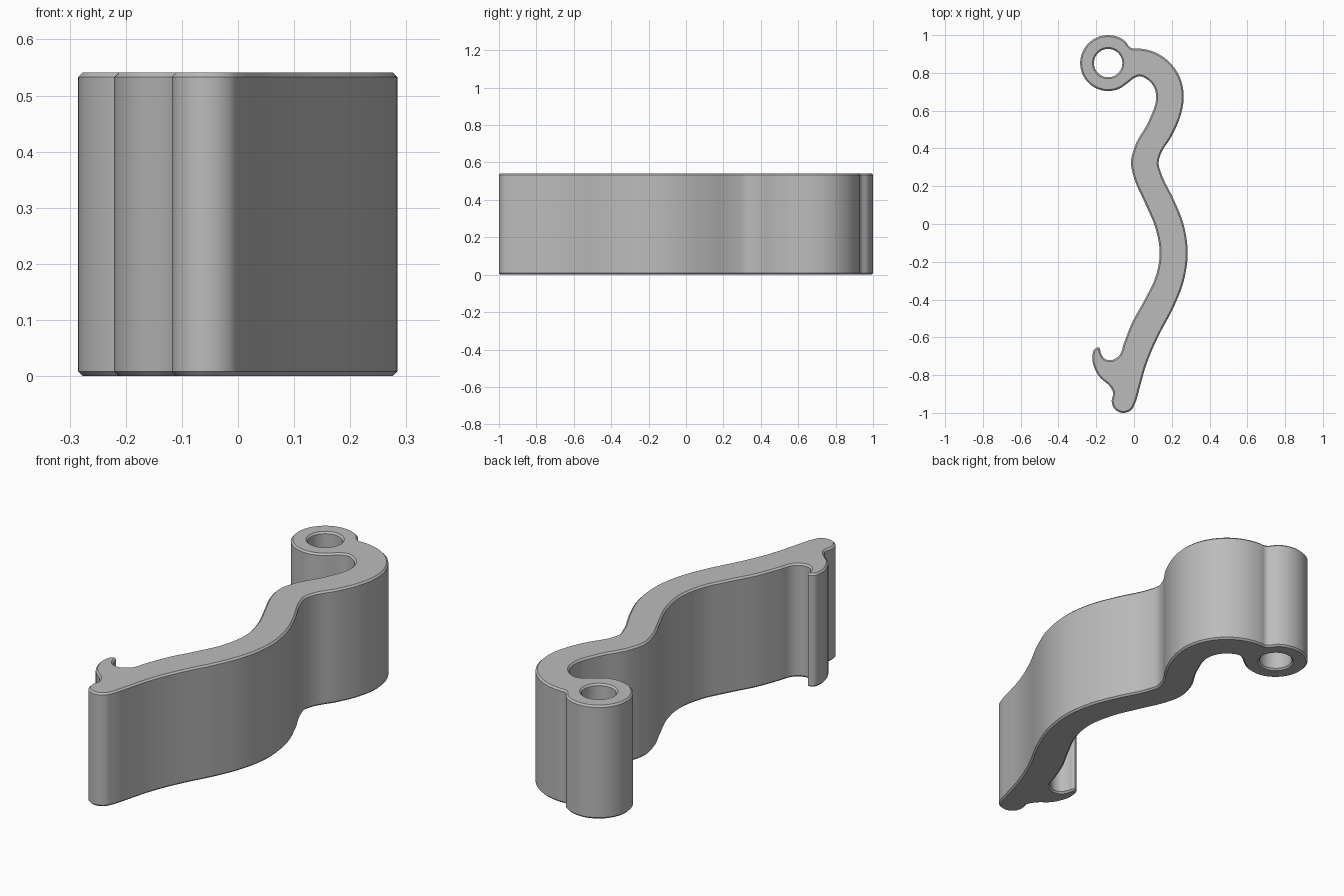
import bpy
import bmesh
from math import cos, sin, radians
from mathutils import Vector
from mathutils.geometry import interpolate_bezier

HEIGHT, CHAMFER = 0.541, 0.008
EYE, BEND = (-0.137, 0.852), (0.01, 0.677)

if "Cube" in bpy.data.objects:
    bpy.data.objects.remove(bpy.data.objects["Cube"])


def arc(centre, radius, start, end, steps):
    angles = [radians(start + (end - start) * i / steps) for i in range(steps + 1)]
    return [(centre[0] + radius * cos(a), centre[1] + radius * sin(a)) for a in angles]


def smooth_loop(points, steps=6):
    """Closed smooth curve through the points."""
    pts = [Vector(p) for p in points]
    n = len(pts)
    tangents = []
    for i in range(n):
        before, after = pts[i] - pts[i - 1], pts[(i + 1) % n] - pts[i]
        tangents.append((before.normalized() * after.length
                         + after.normalized() * before.length).normalized())
    loop = []
    for i in range(n):
        a, b = pts[i], pts[(i + 1) % n]
        reach = (b - a).length / 3
        loop += interpolate_bezier(a, a + tangents[i] * reach,
                                   b - tangents[(i + 1) % n] * reach, b, steps + 1)[:-1]
    return [Vector((p[0], p[1])) for p in loop]


def inset(loop, amount):
    """Shift a clockwise loop inward (or a counter-clockwise one outward)."""
    result = []
    for i, p in enumerate(loop):
        t = (loop[(i + 1) % len(loop)] - loop[i - 1]).normalized()
        result.append(p + Vector((t.y, -t.x)) * amount)
    return result


# Outline, clockwise: bend, outer side, foot, catch, inner side, eye
outer_side = [(0.244, 0.566), (0.2, 0.466), (0.141, 0.368), (0.13, 0.323),
              (0.143, 0.272), (0.212, 0.127), (0.262, 0), (0.284, -0.16),
              (0.262, -0.307), (0.203, -0.455), (0.138, -0.577), (0.088, -0.685),
              (0.058, -0.767), (0.032, -0.86)]
foot = arc((-0.056, -0.938), 0.062, -14, -180, 6)
catch = [(-0.111, -0.89), (-0.122, -0.868), (-0.188, -0.803), (-0.2, -0.783),
         (-0.22, -0.7), (-0.209, -0.663), (-0.187, -0.653), (-0.176, -0.682),
         (-0.157, -0.712), (-0.122, -0.721), (-0.08, -0.698)]
inner_side = [(-0.053, -0.63), (-0.014, -0.53), (0.058, -0.397), (0.113, -0.283),
              (0.136, -0.16), (0.113, -0.02), (0.058, 0.111), (0, 0.245),
              (-0.016, 0.325), (0.005, 0.413), (0.08, 0.55)]
outline = smooth_loop(arc(BEND, 0.253, 88, 0, 5) + outer_side + foot + catch + inner_side
                      + arc(BEND, 0.107, 0, 80, 4) + [(0, 0.772)]
                      + arc(EYE, 0.148, -45, -328, 12))
hole = smooth_loop(arc(EYE, 0.075, 0, 330, 11))

# Chamfered walls for the outline and the eye hole, then the two flat ends
bm = bmesh.new()
cap_edges = {0: [], 3: []}
for loop in (outline, hole):
    narrow = inset(loop, CHAMFER)
    layers = [(narrow, 0), (loop, CHAMFER), (loop, HEIGHT - CHAMFER), (narrow, HEIGHT)]
    rings = [[bm.verts.new((p.x, p.y, z)) for p in pts] for pts, z in layers]
    n = len(loop)
    for low, high in zip(rings, rings[1:]):
        for i in range(n):
            j = (i + 1) % n
            bm.faces.new((low[i], low[j], high[j], high[i]))
    for level in cap_edges:
        ring = rings[level]
        cap_edges[level] += [bm.edges.get((ring[i], ring[(i + 1) % n])) for i in range(n)]
for level, edges in cap_edges.items():
    bmesh.ops.triangle_fill(bm, edges=edges, use_beauty=True,
                            normal=(0, 0, 1 if level else -1))
bmesh.ops.recalc_face_normals(bm, faces=bm.faces)

mesh = bpy.data.meshes.new("curved_lever")
bm.to_mesh(mesh)
bm.free()
lever = bpy.data.objects.new("curved_lever", mesh)
bpy.context.collection.objects.link(lever)

# Plain grey finish
grey = bpy.data.materials.new("plain_grey")
grey.use_nodes = True
colour = (0.5, 0.5, 0.5, 1)
grey.diffuse_color = colour
grey.node_tree.nodes["Principled BSDF"].inputs["Base Color"].default_value = colour
mesh.materials.append(grey)

bpy.ops.object.select_all(action="DESELECT")
lever.select_set(True)
bpy.context.view_layer.objects.active = lever
bpy.ops.object.shade_smooth_by_angle(angle=radians(30))
